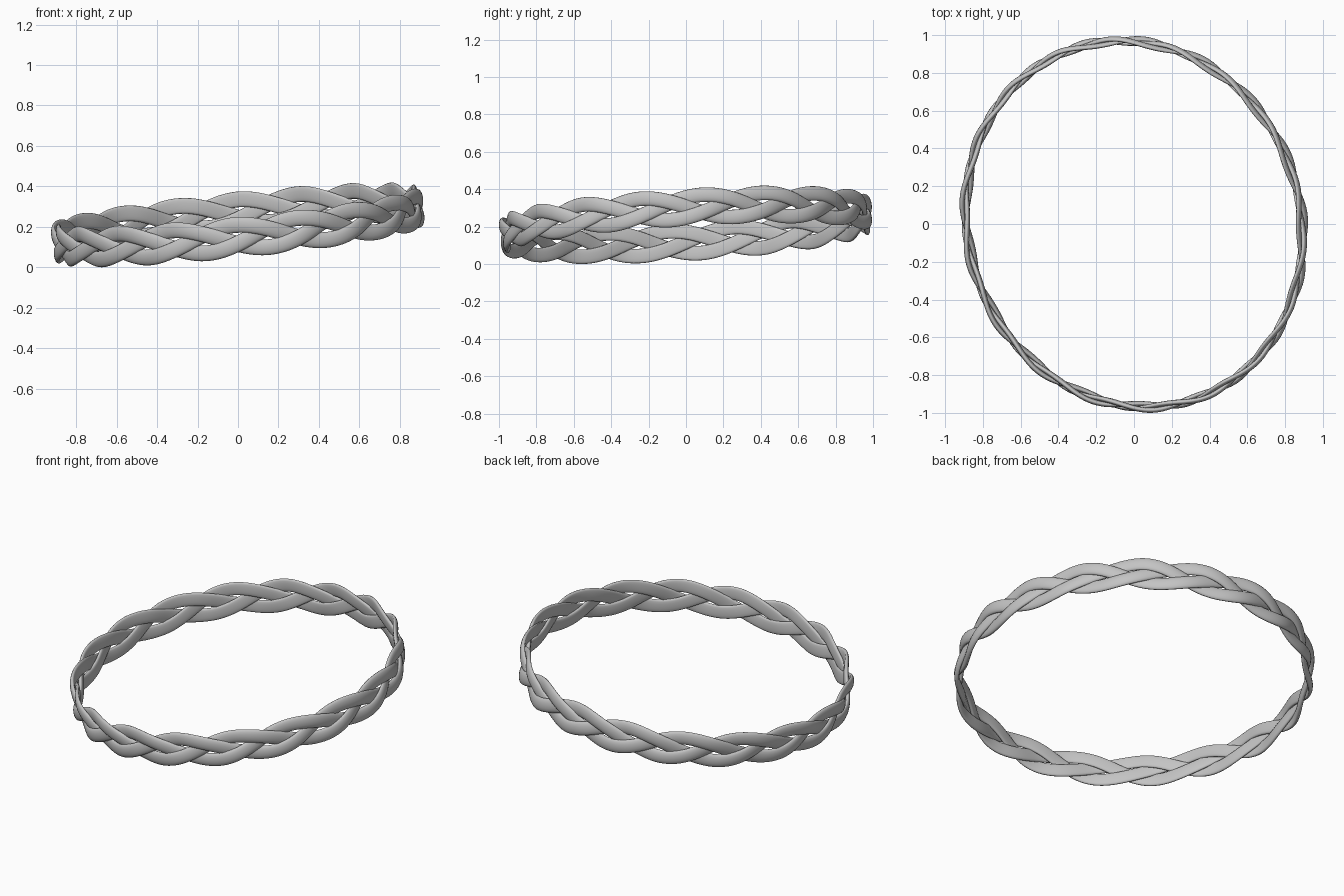
import bpy, bmesh, math
from mathutils import Vector

if "Cube" in bpy.data.objects:
    bpy.data.objects.remove(bpy.data.objects["Cube"])

RX, RY, SKEW = 0.89, 0.967, 0.073      # slightly skewed oval hoop
WAVES = 6                              # waves per strand (18 lobes in all)
PHASE = math.radians(9.5)
AMP, WEAVE = 0.063, 0.0145             # up/down and in/out swing
HALF_W, OUT_T, IN_T = 0.039, 0.016, 0.011
STEPS, SIDES = 288, 16
UP = Vector((-0.105, -0.065, 1)).normalized()   # tilt of the hoop

metal = bpy.data.materials.new("grey metal")
metal.diffuse_color = (0.55, 0.55, 0.55, 1)
metal.use_nodes = True
metal.node_tree.nodes["Principled BSDF"].inputs["Base Color"].default_value = metal.diffuse_color


def hoop(a):
    """Point on the tilted oval and its outward direction."""
    x, y = RX * math.cos(a), RY * math.sin(a - SKEW)
    tan = Vector((-RX * math.sin(a), RY * math.cos(a - SKEW), 0))
    out = Vector((tan.y, -tan.x, 0)).normalized()
    out = (out - UP * out.dot(UP)).normalized()
    return Vector((x, y, 0.215 + 0.105 * x + 0.065 * y)), out


def path(a, k):
    """Centre of strand k as it weaves round the hoop."""
    c, out = hoop(a)
    u = WAVES * (a - PHASE) + k * math.tau / 3
    return c + UP * AMP * math.cos(u) + out * WEAVE * math.sin(2 * u)


def strand(k):
    bm = bmesh.new()
    rings = []
    for i in range(STEPS):
        a = math.tau * i / STEPS
        p = path(a, k)
        t = (path(a + 0.005, k) - path(a - 0.005, k)).normalized()
        out = hoop(a)[1]
        out = (out - t * out.dot(t)).normalized()
        side = t.cross(out)
        ring = []
        for j in range(SIDES):
            b = math.tau * j / SIDES
            s, c = math.sin(b), math.cos(b)
            # domed outside, flatter inside
            h = OUT_T * s if s > 0 else -IN_T * abs(s) ** 0.6
            ring.append(bm.verts.new(p + side * HALF_W * c + out * h))
        rings.append(ring)
    for i in range(STEPS):
        r, q = rings[i], rings[(i + 1) % STEPS]
        for j in range(SIDES):
            n = (j + 1) % SIDES
            bm.faces.new((r[j], r[n], q[n], q[j])).smooth = True
    bmesh.ops.recalc_face_normals(bm, faces=bm.faces)
    me = bpy.data.meshes.new(f"braid_strand_{k + 1}")
    bm.to_mesh(me)
    bm.free()
    me.materials.append(metal)
    ob = bpy.data.objects.new(me.name, me)
    bpy.context.collection.objects.link(ob)
    return ob


strands = [strand(k) for k in range(3)]

# rest the braid on the ground
low = min(v.co.z for ob in strands for v in ob.data.vertices)
for ob in strands:
    for v in ob.data.vertices:
        v.co.z -= low
